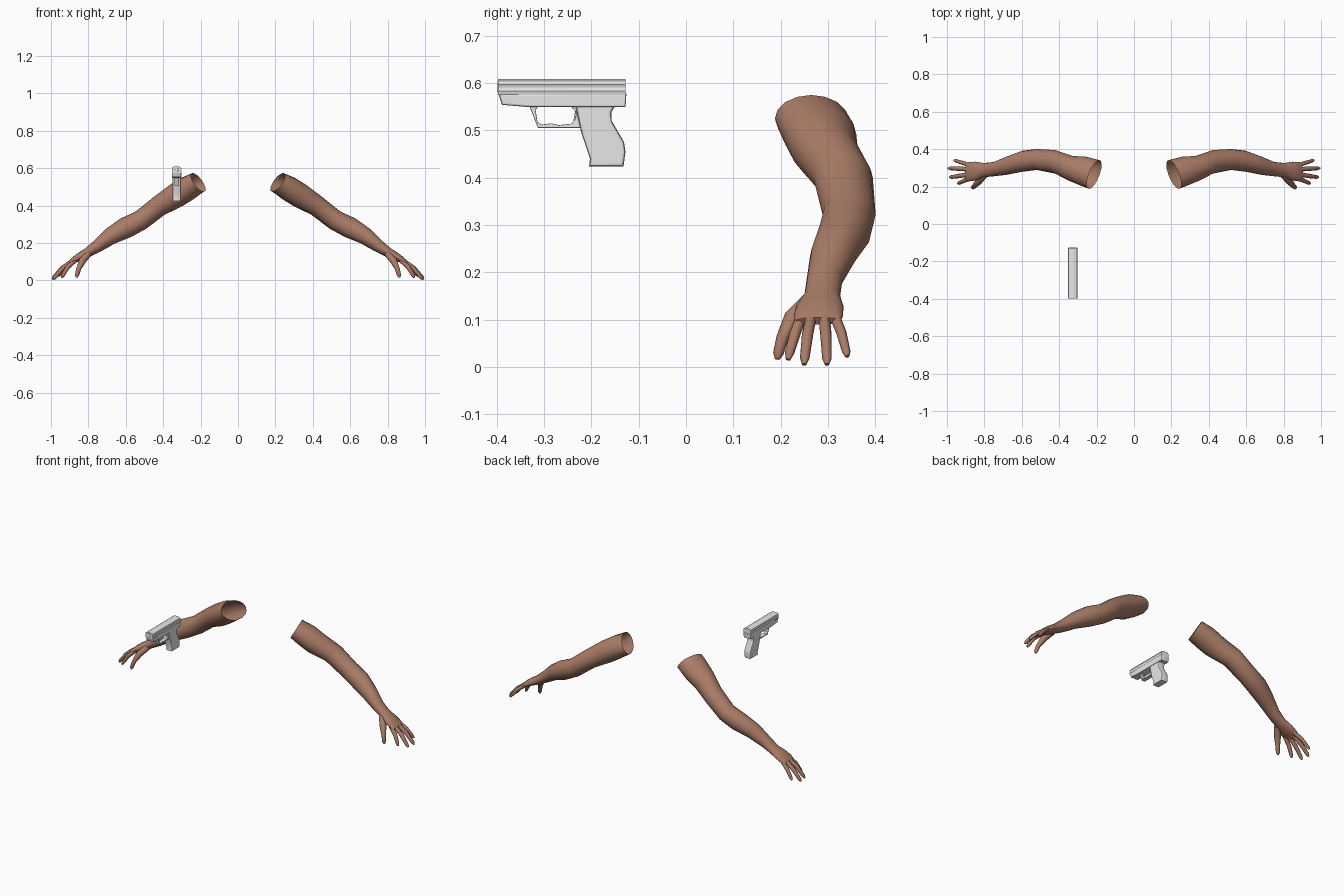
import bpy, bmesh, math
from mathutils import Vector

cube = bpy.data.objects.get("Cube")
if cube:
    bpy.data.objects.remove(cube, do_unlink=True)


def make_material(name, colour):
    mat = bpy.data.materials.new(name)
    mat.use_nodes = True
    mat.diffuse_color = (*colour, 1)
    mat.node_tree.nodes["Principled BSDF"].inputs["Base Color"].default_value = (*colour, 1)
    return mat


skin = make_material("brown skin", (0.40, 0.20, 0.135))
metal = make_material("pale grey metal", (0.8, 0.8, 0.8))


def finish(obj, mat, angle):
    """Give the object its colour and smooth shading."""
    obj.data.materials.clear()
    obj.data.materials.append(mat)
    bpy.ops.object.select_all(action='DESELECT')
    obj.select_set(True)
    bpy.context.view_layer.objects.active = obj
    bpy.ops.object.shade_smooth_by_angle(angle=math.radians(angle))
    return obj


def add_loft(bm, rings, cap_start=True):
    """Skin a list of equal rings; the far end is always closed."""
    loops = [[bm.verts.new(p) for p in ring] for ring in rings]
    n = len(loops[0])
    for a, b in zip(loops, loops[1:]):
        for i in range(n):
            j = (i + 1) % n
            bm.faces.new((a[i], a[j], b[j], b[i]))
    end = bm.faces.new(loops[-1])
    start = bm.faces.new(loops[0][::-1]) if cap_start else None
    return start, end


def to_object(bm, name):
    bmesh.ops.recalc_face_normals(bm, faces=bm.faces)
    mesh = bpy.data.meshes.new(name)
    bm.to_mesh(mesh)
    bm.free()
    obj = bpy.data.objects.new(name, mesh)
    bpy.context.collection.objects.link(obj)
    return obj


# Arm sections from shoulder to knuckles: centre x, y, z, half thickness, half width
ARM = [
    (.213, .265, .525, .058, .077), (.27, .282, .492, .066, .078),
    (.33, .294, .455, .066, .070), (.42, .332, .40, .056, .063),
    (.52, .345, .322, .054, .056), (.60, .335, .282, .057, .056),
    (.68, .312, .238, .046, .049), (.752, .293, .184, .034, .038),
    (.803, .288, .150, .026, .038), (.845, .283, .128, .022, .050),
    (.88, .280, .108, .016, .052), (.898, .280, .097, .009, .048),
]
# Digits: (point, radius) along each one
DIGITS = {
    "index_finger": [((.87, .245, .108), .012), ((.91, .231, .072), .012),
                     ((.935, .219, .03), .010), ((.942, .216, .015), .005)],
    "middle_finger": [((.88, .265, .108), .012), ((.935, .257, .068), .012),
                      ((.978, .251, .018), .010), ((.986, .25, .005), .005)],
    "ring_finger": [((.88, .292, .108), .012), ((.94, .296, .066), .012),
                    ((.984, .298, .018), .010), ((.993, .298, .005), .005)],
    "little_finger": [((.87, .312, .112), .012), ((.92, .328, .074), .011),
                      ((.955, .339, .032), .009), ((.962, .341, .022), .005)],
    "thumb": [((.80, .262, .142), .018), ((.832, .226, .105), .019),
              ((.852, .204, .062), .013), ((.861, .195, .028), .011), ((.863, .193, .016), .005)],
}
AXIS_UP = Vector((.514, 0, .857))


def arm_ring(section, side, skew, sides=16):
    x, y, z, thick, wide = section
    ring = []
    for i in range(sides):
        a = math.tau * i / sides
        p = Vector((x, y, z)) + AXIS_UP * thick * math.sin(a)
        p.y += wide * math.cos(a)
        p.x -= skew * wide * math.cos(a)
        ring.append((p.x * side, p.y, p.z))
    return ring


def digit_rings(points, side, sides=8):
    pts = [Vector(p) for p, r in points]
    rings = []
    for i, (p, r) in enumerate(points):
        along = (pts[min(i + 1, len(pts) - 1)] - pts[max(i - 1, 0)]).normalized()
        u = along.cross(Vector((0, 1, 0))).normalized()
        v = along.cross(u)
        ring = []
        for k in range(sides):
            a = math.tau * k / sides
            q = pts[i] + (u * math.cos(a) + v * math.sin(a)) * r
            ring.append((q.x * side, q.y, q.z))
        rings.append(ring)
    return rings


# Arms and fingers, mirrored across x
for label, side in (("left", 1), ("right", -1)):
    bm = bmesh.new()
    rings = [arm_ring(s, side, .35 if i == 0 else .15 if i == 1 else 0)
             for i, s in enumerate(ARM)]
    add_loft(bm, rings, cap_start=False)
    finish(to_object(bm, label + "_arm"), skin, 60)
    for name, points in DIGITS.items():
        bm = bmesh.new()
        add_loft(bm, digit_rings(points, side))
        finish(to_object(bm, f"{label}_{name}"), skin, 60)

# Pistol slide: rounded section with a shallow side groove
GUN_X = -.328
half = [(.024, .575), (.026, .583), (.0235, .588), (.0235, .592), (.026, .597),
        (.023, .604), (.014, .609)]
section = half + [(-x, z) for x, z in reversed(half)]
bm = bmesh.new()
start, end = add_loft(bm, [[(GUN_X + x, y, z) for x, z in section] for y in (-.398, -.128)])
finish(to_object(bm, "pistol_slide"), metal, 30)

# Muzzle ring on the front of the slide
bpy.ops.mesh.primitive_torus_add(major_segments=16, minor_segments=6, major_radius=.009,
                                 minor_radius=.002, location=(GUN_X, -.397, .592),
                                 rotation=(math.pi / 2, 0, 0))
muzzle = bpy.context.object
muzzle.name = "pistol_muzzle"
finish(muzzle, metal, 40)


# Pistol frame, grip and trigger guard: bevelled outlines in the y-z plane
def plate(name, outlines, half_width, bevel):
    curve = bpy.data.curves.new(name, 'CURVE')
    curve.dimensions = '2D'
    curve.fill_mode = 'BOTH'
    curve.extrude = half_width - bevel
    curve.bevel_depth = bevel
    curve.bevel_resolution = 1
    curve.offset = -bevel
    for outline in outlines:
        spline = curve.splines.new('POLY')
        spline.points.add(len(outline) - 1)
        for point, (y, z) in zip(spline.points, outline):
            point.co = (y, z, 0, 1)
        spline.use_cyclic_u = True
    obj = bpy.data.objects.new(name, curve)
    bpy.context.collection.objects.link(obj)
    obj.location.x = GUN_X
    obj.rotation_euler = (math.pi / 2, 0, math.pi / 2)
    bpy.ops.object.select_all(action='DESELECT')
    obj.select_set(True)
    bpy.context.view_layer.objects.active = obj
    bpy.ops.object.convert(target='MESH')
    finish(bpy.context.object, metal, 35)


plate("pistol_frame", [[(-.397, .578), (-.389, .554), (-.33, .549), (-.24, .549),
                        (-.147, .549), (-.128, .549), (-.126, .578)]], .025, .004)
plate("pistol_grip", [[(-.235, .56), (-.229, .53), (-.222, .497), (-.203, .44), (-.205, .424),
                       (-.132, .424), (-.128, .455), (-.131, .475), (-.157, .520),
                       (-.158, .538), (-.147, .556)]], .022, .006)
plate("trigger_guard", [[(-.333, .556), (-.313, .505), (-.215, .505), (-.215, .556)],
                        [(-.312, .551), (-.318, .543), (-.314, .518), (-.305, .512),
                         (-.285, .515), (-.27, .511), (-.243, .514), (-.234, .524),
                         (-.232, .538), (-.244, .551)]], .012, .002)
plate("trigger", [[(-.246, .556), (-.234, .542), (-.238, .520), (-.233, .520),
                   (-.226, .540), (-.228, .556)]], .006, .001)
